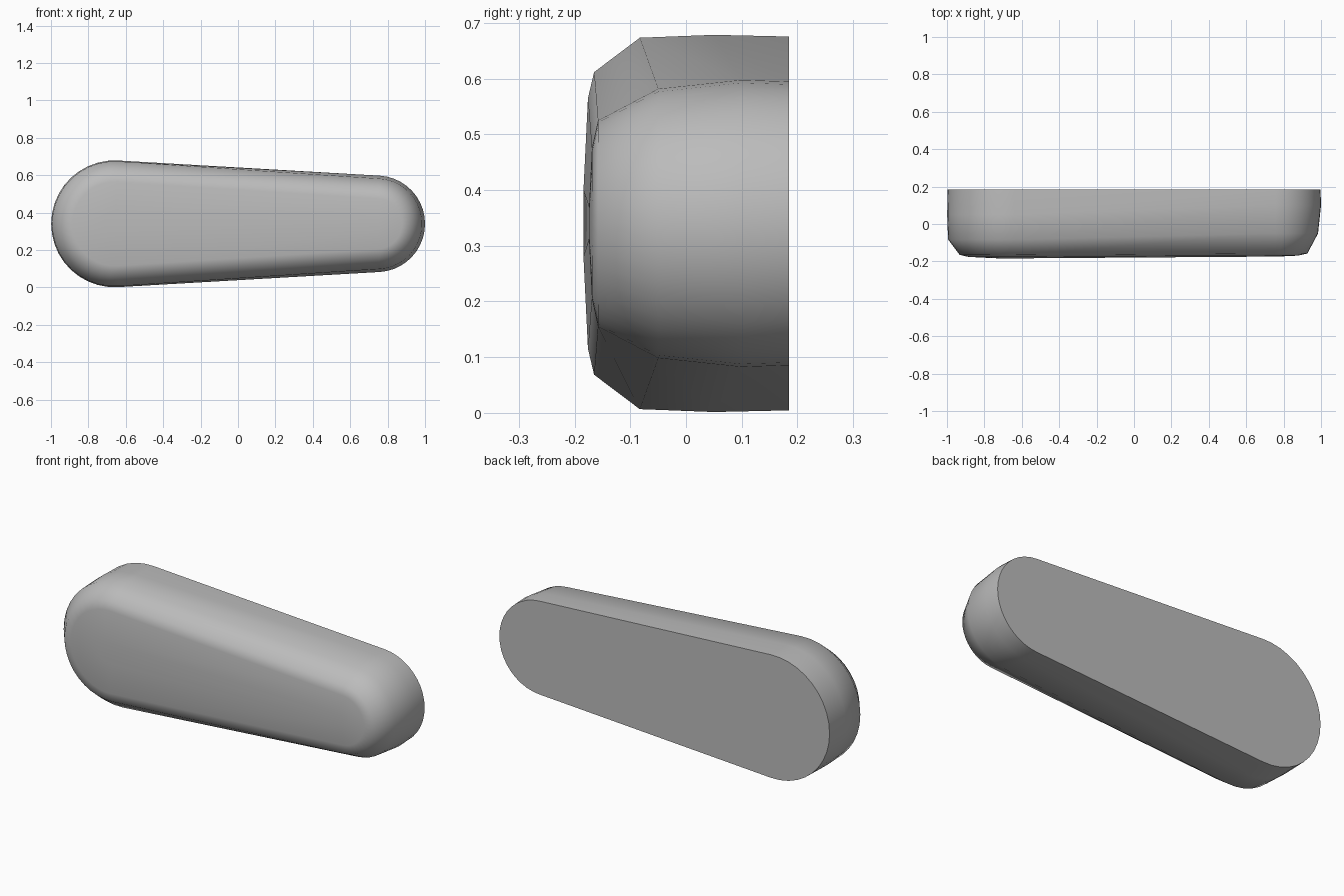
import bpy
import bmesh
import math

old = bpy.data.objects.get("Cube")
if old:
    bpy.data.objects.remove(old, do_unlink=True)

BIG_X, SMALL_X, MID_Z = -0.66, 0.742, 0.34
STEPS = 20  # segments per rounded end


def outline(big_r, small_r, big_y, small_y):
    """Tapered capsule: two arcs joined by their common tangents."""
    tangent = math.acos((big_r - small_r) / (SMALL_X - BIG_X))
    points = []
    for cx, r, y, start, end in (
            (SMALL_X, small_r, small_y, -tangent, tangent),
            (BIG_X, big_r, big_y, tangent, 2 * math.pi - tangent)):
        for i in range(STEPS + 1):
            a = start + (end - start) * i / STEPS
            points.append((cx + r * math.cos(a), y, MID_Z + r * math.sin(a)))
    return points


# Sections from the flat back to the crowned front
SECTIONS = [
    (0.336, 0.255, 0.185, 0.185),
    (0.339, 0.258, 0.05, 0.10),
    (0.334, 0.242, -0.083, -0.05),
    (0.272, 0.185, -0.165, -0.158),
    (0.225, 0.135, -0.176, -0.169),
    (0.06, 0.03, -0.184, -0.174),
]

bm = bmesh.new()
rings = [[bm.verts.new(p) for p in outline(*s)] for s in SECTIONS]
count = len(rings[0])
for a, b in zip(rings, rings[1:]):
    for i in range(count):
        j = (i + 1) % count
        bm.faces.new((a[i], a[j], b[j], b[i]))
bm.faces.new(rings[0])
bm.faces.new(rings[-1])
bmesh.ops.recalc_face_normals(bm, faces=bm.faces)

mesh = bpy.data.meshes.new("tapered_body")
bm.to_mesh(mesh)
bm.free()
body = bpy.data.objects.new("tapered_body", mesh)
bpy.context.collection.objects.link(body)

# Plain grey
grey = bpy.data.materials.new("plain_grey")
grey.use_nodes = True
colour = (0.5, 0.5, 0.5, 1)
grey.diffuse_color = colour
grey.node_tree.nodes["Principled BSDF"].inputs["Base Color"].default_value = colour
mesh.materials.append(grey)

# Soft front edges, crisp back rim
bpy.ops.object.select_all(action="DESELECT")
body.select_set(True)
bpy.context.view_layer.objects.active = body
bpy.ops.object.shade_smooth_by_angle(angle=math.radians(50))
